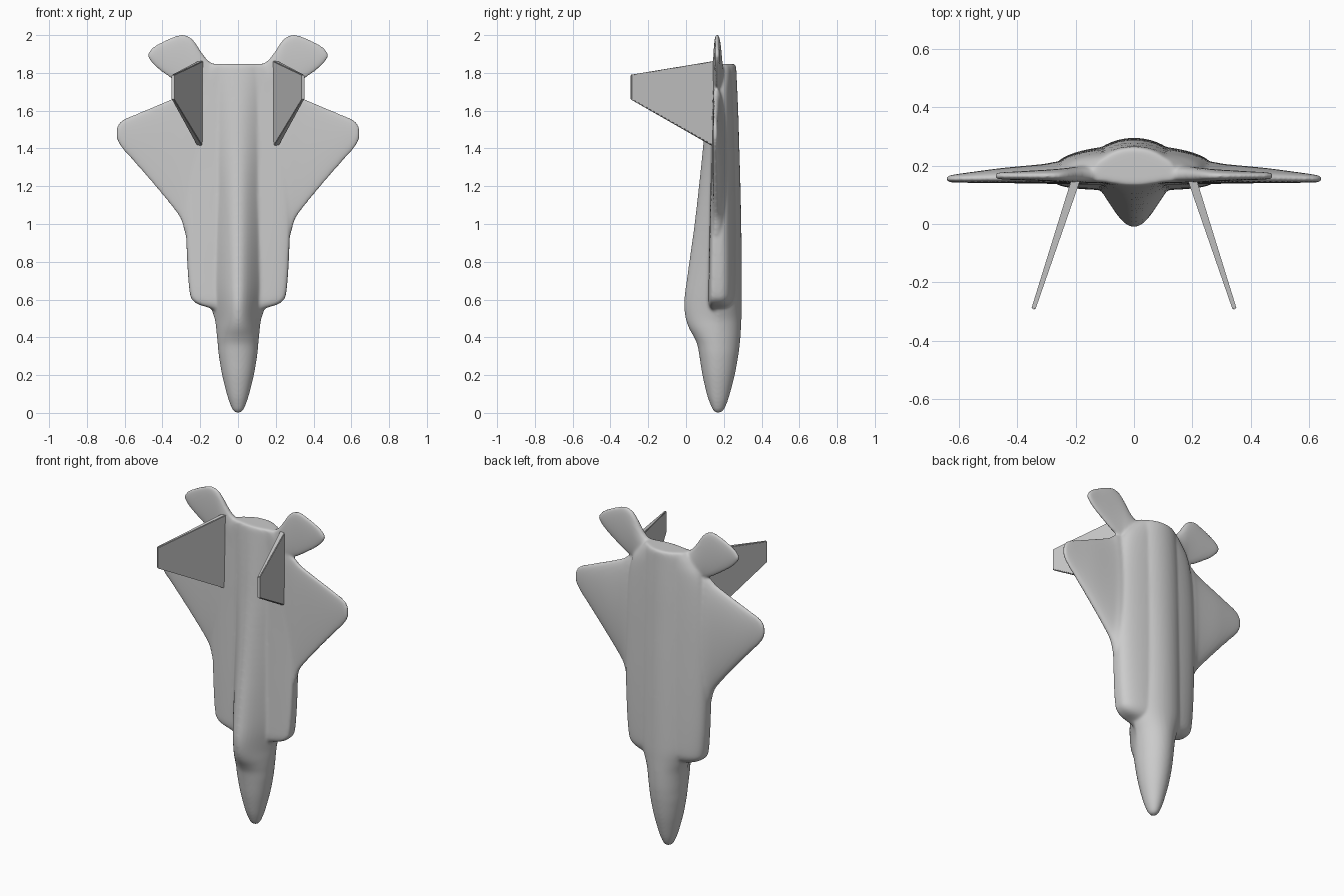
import bpy, bmesh, math
from mathutils import Vector

N = 56


def smooth_path(rows, steps=4):
    """Catmull-Rom interpolation through the station rows."""
    out = []
    for i in range(len(rows) - 1):
        a, b = rows[max(i - 1, 0)], rows[i]
        c, d = rows[i + 1], rows[min(i + 2, len(rows) - 1)]
        for k in range(steps):
            t = k / steps
            out.append([0.5 * (2 * q + (r - p) * t + (2 * p - 5 * q + 4 * r - s) * t * t
                               + (3 * q - p - 3 * r + s) * t ** 3)
                        for p, q, r, s in zip(a, b, c, d)])
    out.append(list(rows[-1]))
    return out


def loft(bm, rows, place):
    """Each row: position, low edge, high edge, y top, y mid, y bottom, top power, bottom power."""
    rings = []
    for s, lo, hi, yt, ym, yb, pt, pb in smooth_path(rows):
        ring = []
        for k in range(N):
            t = 2 * math.pi * (k + 0.5) / N
            u = (lo + hi) / 2 + (hi - lo) / 2 * math.cos(t)
            sn = math.sin(t)
            y = ym + (yb - ym) * sn ** pb if sn > 0 else ym - (ym - yt) * (-sn) ** pt
            ring.append(bm.verts.new(place(s, u, y)))
        rings.append(ring)
    for a, b in zip(rings, rings[1:]):
        for k in range(N):
            j = (k + 1) % N
            bm.faces.new((a[k], a[j], b[j], b[k]))
    bm.faces.new(rings[0])
    bm.faces.new(rings[-1])


def along_z(s, u, y):
    return (u, y, s)


bm = bmesh.new()

# Fuselage with nose and cockpit hump: z, half width, y top, y bottom, top power
fuselage = [
    (0.0, .006, .166, .176, 1), (.012, .025, .145, .197, 1), (.05, .043, .127, .216, 1),
    (.1, .059, .110, .232, 1), (.2, .084, .087, .258, 1), (.3, .101, .071, .276, 1),
    (.36, .107, .060, .284, 1.05), (.4, .111, .043, .288, 1.2), (.45, .116, .015, .291, 1.6),
    (.5, .124, -.002, .293, 2.2), (.56, .145, -.010, .294, 3.2), (.62, .165, -.008, .295, 4),
    (.7, .17, .003, .295, 4), (.85, .17, .024, .294, 4), (1.0, .17, .045, .292, 4),
    (1.2, .17, .068, .288, 4), (1.4, .17, .089, .282, 3.5), (1.6, .165, .106, .276, 3),
    (1.78, .155, .123, .268, 2), (1.835, .14, .130, .264, 1.5), (1.848, .13, .138, .255, 1.2)]
loft(bm, [(z, -w, w, yt, .165, yb, p, 1) for z, w, yt, yb, p in fuselage], along_z)

# Broad centre body with the side intakes: z, half width, y top, y bottom
body = [
    (.53, .11, .135, .21), (.555, .15, .122, .235), (.575, .21, .117, .25), (.60, .243, .115, .262),
    (.64, .256, .115, .268), (.75, .266, .117, .27), (.9, .273, .120, .27), (1.1, .278, .125, .268),
    (1.4, .275, .132, .262), (1.6, .26, .136, .256), (1.72, .235, .138, .252),
    (1.79, .19, .138, .25), (1.835, .15, .140, .248), (1.847, .14, .143, .243)]
loft(bm, [(z, -w, w, yt, .165, yb, .3, .7) for z, w, yt, yb in body], along_z)

# Wings and tailplanes: x, leading z, trailing z, y top, y bottom
wing = [
    (.12, .74, 1.75, .135, .220), (.22, .84, 1.735, .136, .218), (.27, .92, 1.715, .137, .213),
    (.30, 1.02, 1.69, .138, .207), (.345, 1.088, 1.665, .139, .202), (.45, 1.215, 1.62, .140, .192),
    (.55, 1.33, 1.578, .141, .179), (.60, 1.385, 1.557, .142, .172), (.63, 1.425, 1.532, .143, .167),
    (.644, 1.46, 1.50, .146, .162)]
tailplane = [
    (.12, 1.58, 1.84, .140, .210), (.16, 1.62, 1.868, .141, .205), (.19, 1.65, 1.905, .142, .198),
    (.23, 1.70, 1.965, .143, .192), (.26, 1.715, 1.993, .145, .189), (.30, 1.735, 2.003, .147, .186),
    (.35, 1.768, 1.988, .149, .183), (.40, 1.803, 1.965, .151, .180), (.44, 1.836, 1.943, .152, .178),
    (.465, 1.865, 1.92, .154, .176), (.477, 1.885, 1.90, .158, .172)]
for side in (-1, 1):
    for rows, mid in ((wing, .155), (tailplane, .165)):
        loft(bm, [(x, a, b, yt, mid, yb, .6, .8) for x, a, b, yt, yb in rows],
             lambda s, u, y: (side * s, y, u))

bmesh.ops.recalc_face_normals(bm, faces=bm.faces)
mesh = bpy.data.meshes.new("airframe")
bm.to_mesh(mesh)
bm.free()
airframe = bpy.data.objects.new("airframe", mesh)
bpy.context.collection.objects.link(airframe)

# Fuse the parts into one blended skin
fuse = airframe.modifiers.new("fuse", 'REMESH')
fuse.mode = 'VOXEL'
fuse.voxel_size = 0.0075
fuse.use_smooth_shade = True
blend = airframe.modifiers.new("blend", 'SMOOTH')
blend.factor = 0.5
blend.iterations = 8

# Canted tail fins
outline = [(.195, .165, 1.40), (.345, -.292, 1.66), (.345, -.292, 1.79), (.195, .165, 1.865)]
half_thickness = [.015, .007, .007, .015]
normal = Vector((.95, .31, 0))
for side, name in ((-1, "left_fin"), (1, "right_fin")):
    bm = bmesh.new()
    faces = []
    for sgn in (-1, 1):
        pts = [Vector(p) + normal * h * sgn for p, h in zip(outline, half_thickness)]
        faces.append([bm.verts.new((side * p.x, p.y, p.z)) for p in pts])
    a, b = faces
    bm.faces.new(a)
    bm.faces.new(b)
    for k in range(4):
        j = (k + 1) % 4
        bm.faces.new((a[k], a[j], b[j], b[k]))
    bmesh.ops.recalc_face_normals(bm, faces=bm.faces)
    bmesh.ops.bevel(bm, geom=list(bm.edges), offset=.003, segments=2, affect='EDGES')
    mesh = bpy.data.meshes.new(name)
    bm.to_mesh(mesh)
    bm.free()
    bpy.context.collection.objects.link(bpy.data.objects.new(name, mesh))
